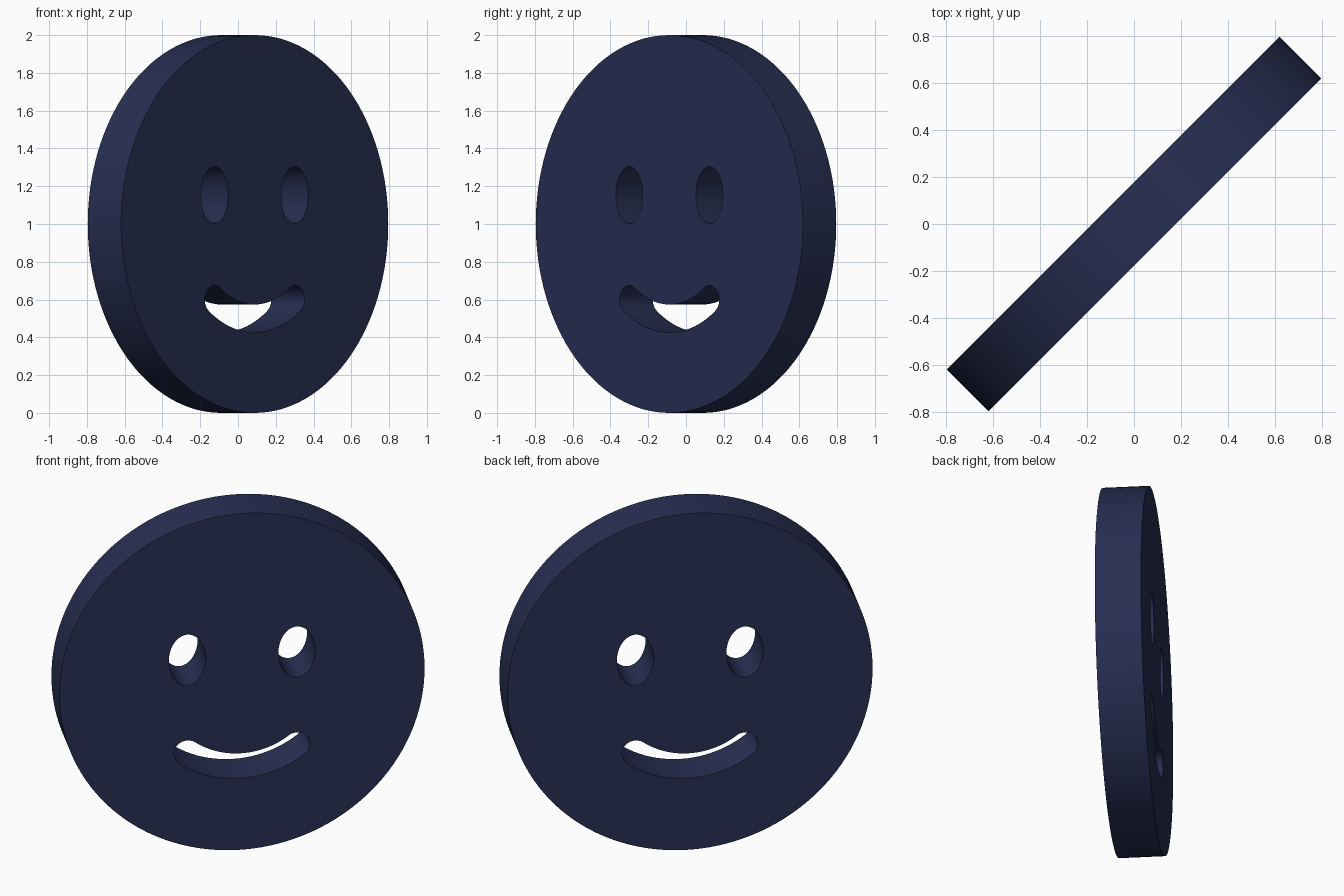
import bpy, bmesh, math
from mathutils import Matrix

if "Cube" in bpy.data.objects:
    bpy.data.objects.remove(bpy.data.objects["Cube"])

THICK = 0.25


def ellipse(cx, cy, rx, ry, n, a0=0.0, a1=2 * math.pi, closed=True):
    steps = n if closed else n - 1
    return [(cx + rx * math.cos(a0 + (a1 - a0) * i / steps),
             cy + ry * math.sin(a0 + (a1 - a0) * i / steps)) for i in range(n)]


def smile(radius, half_width, spread):
    # Curved slot with round ends, concentric with the disc
    lo, hi = -math.pi / 2 - spread, -math.pi / 2 + spread
    ro, ri = radius + half_width, radius - half_width
    pts = ellipse(0, 0, ro, ro, 40, lo, hi, False)
    pts += ellipse(radius * math.cos(hi), radius * math.sin(hi), half_width, half_width,
                   18, hi, hi + math.pi, False)[1:-1]
    pts += ellipse(0, 0, ri, ri, 40, hi, lo, False)
    pts += ellipse(radius * math.cos(lo), radius * math.sin(lo), half_width, half_width,
                   18, lo + math.pi, lo + 2 * math.pi, False)[1:-1]
    return pts


# Face outline with eye and mouth openings
curve = bpy.data.curves.new("smiling_disc", 'CURVE')
curve.dimensions = '2D'
curve.fill_mode = 'BOTH'
curve.extrude = THICK / 2
outlines = [ellipse(0, 0, 1, 1, 128), smile(0.5, 0.074, math.asin(0.6))]
outlines += [ellipse(s * 0.3, 0.153, 0.101, 0.151, 48) for s in (-1, 1)]
for pts in outlines:
    spline = curve.splines.new('POLY')
    spline.points.add(len(pts) - 1)
    for p, (x, y) in zip(spline.points, pts):
        p.co = (x, y, 0, 1)
    spline.use_cyclic_u = True

disc = bpy.data.objects.new("smiling_disc", curve)
bpy.context.collection.objects.link(disc)
bpy.context.view_layer.objects.active = disc
disc.select_set(True)
bpy.ops.object.convert(target='MESH')
disc = bpy.context.object

# Weld, then stand the disc upright and turn it by 45 degrees
bm = bmesh.new()
bm.from_mesh(disc.data)
bmesh.ops.remove_doubles(bm, verts=bm.verts, dist=0.0005)
bmesh.ops.recalc_face_normals(bm, faces=bm.faces)
bm.transform(Matrix.Translation((0, 0, 1))
             @ Matrix.Rotation(math.radians(45), 4, 'Z')
             @ Matrix.Rotation(math.radians(90), 4, 'X'))
bm.to_mesh(disc.data)
bm.free()
bpy.ops.object.shade_smooth_by_angle(angle=math.radians(30))

# Dark navy colour
navy = bpy.data.materials.new("navy")
navy.diffuse_color = (0.02, 0.028, 0.085, 1)
navy.use_nodes = True
navy.node_tree.nodes["Principled BSDF"].inputs["Base Color"].default_value = navy.diffuse_color
disc.data.materials.clear()
disc.data.materials.append(navy)
